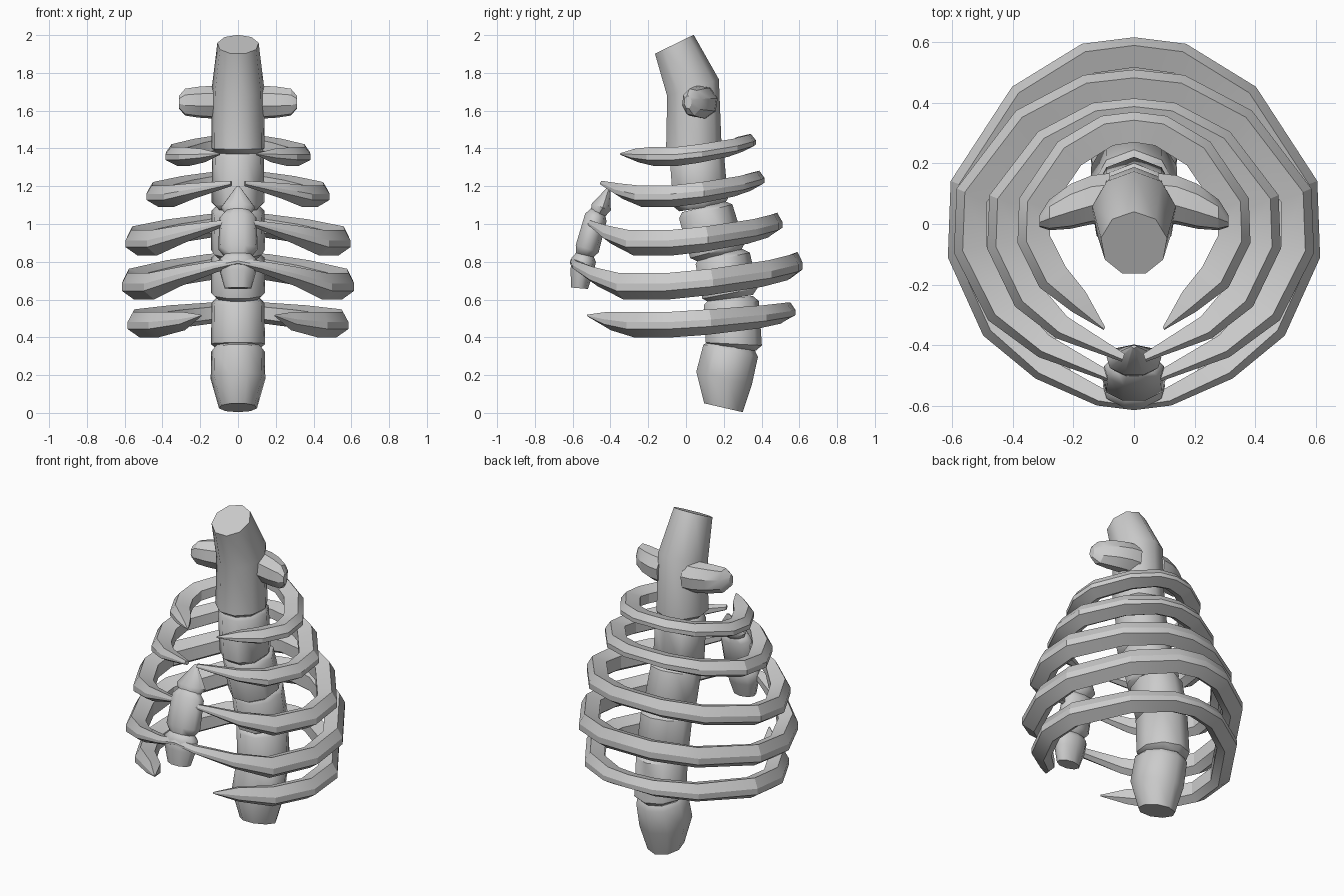
import bpy
import bmesh
from math import radians, sin, cos, pi
from mathutils import Vector

cube = bpy.data.objects.get("Cube")
if cube:
    bpy.data.objects.remove(cube, do_unlink=True)

bone = bpy.data.materials.new("bone_grey")
bone.use_nodes = True
colour = (0.6, 0.6, 0.6, 1)
bone.diffuse_color = colour
bone.node_tree.nodes["Principled BSDF"].inputs["Base Color"].default_value = colour


def loft(name, rings, angle, cap_start=True, cap_end=True, mirror=False):
    """Skin a list of equal-sized point rings into one object."""
    bm = bmesh.new()
    loops = [[bm.verts.new(p) for p in ring] for ring in rings]
    n = len(loops[0])
    for a, b in zip(loops, loops[1:]):
        for i in range(n):
            j = (i + 1) % n
            bm.faces.new((a[i], a[j], b[j], b[i]))
    if cap_start:
        bm.faces.new(loops[0])
    if cap_end:
        bm.faces.new(loops[-1])
    bmesh.ops.recalc_face_normals(bm, faces=bm.faces)
    mesh = bpy.data.meshes.new(name)
    bm.to_mesh(mesh)
    bm.free()
    mesh.materials.append(bone)
    ob = bpy.data.objects.new(name, mesh)
    bpy.context.collection.objects.link(ob)
    if mirror:
        mod = ob.modifiers.new("mirror", "MIRROR")
        mod.merge_threshold = 0.001
    bpy.ops.object.select_all(action="DESELECT")
    ob.select_set(True)
    bpy.context.view_layer.objects.active = ob
    bpy.ops.object.shade_smooth_by_angle(angle=radians(angle))


def column(name, stations, depth=1.06, angle=45, sides=9):
    """Stack of tilted rings; each station is (y, z, tilt in degrees, radius)."""
    rings = []
    for y, z, tilt, r in stations:
        t = radians(tilt)
        ring = []
        for k in range(sides):
            a = pi / 2 + 2 * pi * k / sides
            d = r * depth * sin(a)
            ring.append((r * cos(a), y + d * cos(t), z + d * sin(t)))
        rings.append(ring)
    loft(name, rings, angle)


# Spine, from the neck down to the tail end
column("neck", [(-.065, 1.95, 26, .111), (.033, 1.72, 18, .14),
                (.037, 1.4, 2, .143), (.04, 1.375, 2, .115)])
column("vertebra_1", [(.05, 1.385, 2, .115), (.053, 1.36, 3, .14),
                      (.073, 1.112, 8, .142), (.078, 1.085, 9, .115)])
column("vertebra_2", [(.09, 1.09, 14, .115), (.1, 1.065, 15, .142),
                      (.162, .857, 15, .145), (.172, .83, 14, .115)])
column("vertebra_3", [(.18, .842, 12, .115), (.19, .817, 12, .143),
                      (.228, .632, 11, .145), (.233, .605, 9, .115)])
column("vertebra_4", [(.233, .608, 5, .115), (.236, .582, 4, .142),
                      (.248, .365, -3, .145), (.248, .34, -5, .115)])
column("vertebra_5", [(.24, .355, -11, .12), (.232, .33, -13, .144),
                      (.197, .185, -13, .147), (.195, .028, -13, .102)])

# Breastbone pieces, flatter than they are wide
column("breastbone_top", [(-.405, 1.2, -15, .008), (-.45, 1.09, -20, .092),
                          (-.467, 1.055, -20, .07)], .6)
column("breastbone_middle", [(-.467, 1.07, -20, .065), (-.479, 1.035, -20, .1),
                             (-.525, .87, -18, .106), (-.54, .83, -15, .075)], .62, 58)
column("breastbone_bottom", [(-.535, .85, -12, .065), (-.543, .81, -10, .105),
                             (-.553, .75, -8, .098), (-.565, .66, -5, .072)], .64, 58)

# Side knobs of the neck: (x, y, half depth, half height)
KNOB = [(.08, .085, .085, .09), (.14, .08, .083, .089), (.21, .058, .076, .084),
        (.28, .03, .052, .073), (.312, .01, .02, .035)]
for side, label in ((1, "left"), (-1, "right")):
    rings = [[(side * x, y + ry * cos(pi * (k + .3) / 4),
               1.645 + rz * sin(pi * (k + .3) / 4)) for k in range(8)]
             for x, y, ry, rz in KNOB]
    loft(label + "_neck_knob", rings, 30)

# Shared rib plan (right half), section (inward, up), and blends along the rib
PLAN = [(0, 1), (.28, .965), (.655, .735), (.985, .23), (1, -.18), (.81, -.6), (.53, -.83)]
DROP = [0, .1, .4, .8, 1, 1]
SECTION = [(0, -.17), (0, .1), (.27, .5), (1, .3), (1, -.28), (.6, -.5)]


def rib(name, width, back, front, z_back, z_low, z_tip, h_back, h_side, tip_x):
    joined = tip_x == 0
    stations = []  # (x, y, z, height, thickness)
    for i, (u, v) in enumerate(PLAN):
        y = v * (back if v > 0 else front)
        if i < len(DROP):
            z = z_back + (z_low - z_back) * DROP[i]
            h = h_back + (h_side - h_back) * min(1, i / 3)
            thick = .1 + .01 * min(1, i / 2)
        else:
            z = z_low + (z_tip - z_low) * .4
            h, thick = h_side * .72, .08
        stations.append((u * width, y, z, h, thick))
    if joined:
        stations.append((.2 * width, -front * .975, z_tip - .025, .06, .06))
        stations.append((0, -front, z_tip, .045, .05))
    else:
        tip_size = .028 if tip_x < .08 else .01
        stations.append((tip_x, -front, z_tip, tip_size, tip_size))

    rings = []
    last = len(stations) - 1
    for i, (x, y, z, h, thick) in enumerate(stations):
        a = Vector(stations[max(i - 1, 0)][:2])
        b = Vector(stations[min(i + 1, last)][:2])
        t = (b - a).normalized()
        if i == 0 or (joined and i == last):
            t = Vector((1 if i == 0 else -1, 0))
        inward = Vector((t.y, -t.x))
        rings.append([(x + inward.x * s * thick, y + inward.y * s * thick, z + c * h)
                      for s, c in SECTION])
    loft(name, rings, 25, cap_start=False, cap_end=not joined, mirror=True)


rib("rib_1", .385, .37, .35, 1.435, 1.357, 1.37, .085, .1, .1)
rib("rib_2", .485, .415, .455, 1.235, 1.147, 1.215, .095, .115, .04)
rib("rib_3", .595, .51, .53, 1.0, .9, 1.01, .12, .135, .06)
rib("rib_4", .615, .617, .615, .783, .67, .8, .138, .14, 0)
rib("rib_5", .585, .58, .525, .535, .467, .515, .1, .135, .2)
